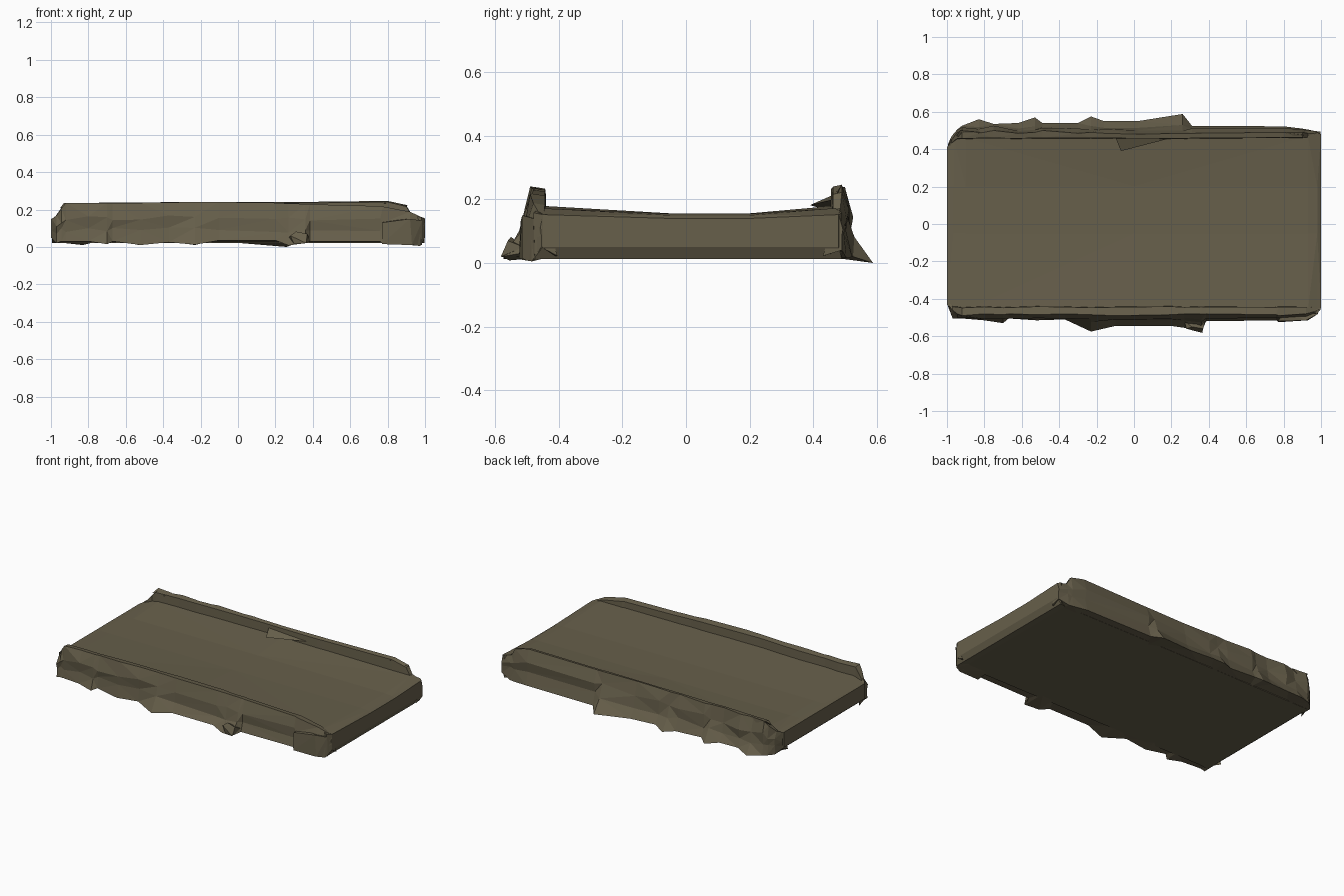
import bpy, bmesh, random

random.seed(4)
stone = bpy.data.materials.new("brown stone")
stone.diffuse_color = (0.135, 0.115, 0.070, 1)


def finish(name, bm):
    bmesh.ops.recalc_face_normals(bm, faces=bm.faces)
    me = bpy.data.meshes.new(name)
    bm.to_mesh(me)
    bm.free()
    me.materials.append(stone)
    ob = bpy.data.objects.new(name, me)
    bpy.context.collection.objects.link(ob)
    return ob


def loft(name, rings):
    """Skin a list of equal-length closed rings and cap both ends."""
    bm = bmesh.new()
    vs = [[bm.verts.new(p) for p in r] for r in rings]
    n = len(rings[0])
    for a, b in zip(vs, vs[1:]):
        for i in range(n):
            j = (i + 1) % n
            bm.faces.new((a[i], a[j], b[j], b[i]))
    bm.faces.new(vs[0])
    bm.faces.new(vs[-1])
    bmesh.ops.triangulate(bm, faces=[f for f in bm.faces if len(f.verts) == 4])
    return finish(name, bm)


# Dished deck: x, front y, back y, edge z, middle z, bottom z
deck = [
    (-1.00, -.43, .41, .150, .150, .050),
    (-.965, -.47, .46, .158, .153, .020),
    (-.90, -.46, .46, .172, .155, .020),
    (0.00, -.46, .47, .180, .156, .020),
    (0.93, -.46, .47, .172, .155, .020),
    (0.98, -.48, .49, .158, .150, .012),
    (1.00, -.45, .48, .152, .140, .050),
]
loft("deck", [[(x, yf, ze), (x, -.05, zm), (x, .2, zm), (x, yb, ze),
               (x, yb, zb), (x, yf, zb)] for x, yf, yb, ze, zm, zb in deck])


def ledge(name, side, rows, inner):
    """Rough rocky side with a raised rim: x, base y, base z, rim y, rim z."""
    rings = []
    for x, yb, zb, yt, zt in rows:
        low_z = min(.09, zt * .5) + random.uniform(-.015, .015)
        mid_z = zt * .66 + random.uniform(-.015, .015)
        low_y = yb * .4 + max(yt, .49) * .6 if yb > .49 else yb
        mid_y = min(yb, max(yt + .02, .505)) + random.uniform(-.008, .006)
        in_y = min(inner, yt - .02) + random.uniform(-.004, .004)
        rings.append([(x, side * y, z) for y, z in (
            (yb, zb), (low_y, low_z), (mid_y, mid_z), (yt, zt),
            (in_y, zt - .006), (in_y - .005, min(.1, zt - .03)),
            (in_y - .03, .022))])
    return loft(name, rings)


# Front side
ledge("front_ledge", -1, [
    (-.995, .44, .045, .43, .150), (-.97, .50, .02, .46, .168),
    (-.945, .505, .03, .48, .205), (-.92, .505, .03, .49, .236),
    (-.80, .515, .03, .48, .234), (-.70, .53, .015, .485, .235),
    (-.67, .505, .03, .48, .235), (-.52, .515, .01, .485, .236),
    (-.37, .51, .025, .48, .238), (-.23, .575, .012, .485, .240),
    (-.10, .545, .035, .49, .240), (.20, .545, .035, .485, .236),
    (.27, .555, .008, .48, .232), (.36, .58, .02, .48, .230),
    (.385, .52, .03, .48, .228), (.76, .515, .03, .485, .218),
    (.775, .525, .015, .49, .216), (.92, .515, .010, .48, .188),
    (.975, .485, .005, .465, .162), (.998, .455, .05, .45, .153)], .445)

# Back side
ledge("back_ledge", 1, [
    (-.995, .42, .045, .41, .150), (-.975, .47, .02, .45, .165),
    (-.945, .505, .02, .49, .208), (-.92, .525, .02, .50, .232),
    (-.83, .56, .01, .485, .234), (-.75, .535, .03, .50, .236),
    (-.62, .54, .03, .485, .238), (-.53, .57, .01, .49, .238),
    (-.49, .54, .03, .50, .238), (-.30, .54, .02, .485, .240),
    (-.23, .575, .01, .49, .240), (-.16, .55, .03, .485, .240),
    (.02, .55, .02, .48, .240), (.26, .588, .000, .485, .240),
    (.31, .525, .02, .485, .240), (.80, .522, .02, .49, .246),
    (.90, .51, .015, .49, .222), (.93, .505, .015, .485, .172),
    (.998, .49, .04, .48, .153)], .46)

# Sharp stone tips overhanging the rim ends, and a spur lying on the deck
def shard(name, pts):
    bm = bmesh.new()
    for p in pts:
        bm.verts.new(p)
    bmesh.ops.convex_hull(bm, input=bm.verts)
    return finish(name, bm)


shard("back_left_tip", [(-.95, .47, .21), (-.93, .50, .236), (-.82, .49, .235),
                        (-.85, .455, .22), (-.88, .50, .19)])
shard("back_right_tip", [(.91, .475, .222), (.80, .49, .246),
                         (.78, .46, .235), (.80, .50, .19)])
shard("deck_spur", [(-.07, .39, .182), (-.10, .465, .215), (.22, .465, .20),
                    (-.08, .46, .16), (.06, .435, .19)])
shard("front_boulder", [(.27, -.52, .05), (.28, -.56, .06), (.31, -.55, .082),
                        (.37, -.56, .07), (.365, -.582, .02), (.30, -.56, .015),
                        (.38, -.51, .05)])
shard("front_right_block", [(.77, -.525, .015), (.77, -.52, .13), (.92, -.515, .15),
                            (.93, -.515, .012), (.985, -.48, .14), (.985, -.475, .01),
                            (.8, -.46, .14), (.8, -.46, .03)])
